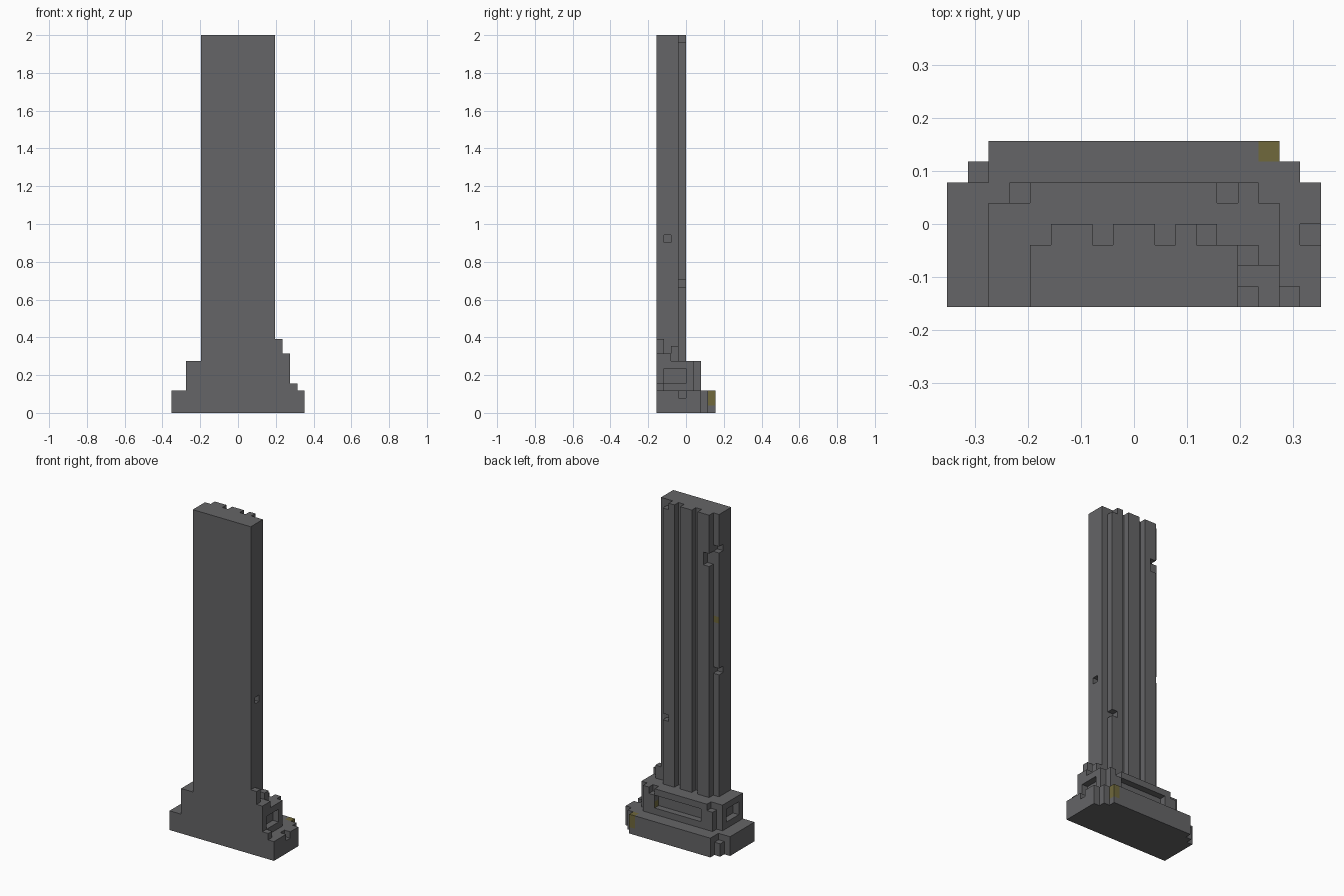
import bpy, bmesh, math
from mathutils import Vector

if "Cube" in bpy.data.objects:
    bpy.data.objects.remove(bpy.data.objects["Cube"])

U = 2 / 51  # one block; the pillar is 51 blocks tall


def material(name, rgb):
    m = bpy.data.materials.new(name)
    m.diffuse_color = (*rgb, 1)
    m.use_nodes = True
    m.node_tree.nodes["Principled BSDF"].inputs["Base Color"].default_value = m.diffuse_color
    return m


STONE = material("dark grey stone", (0.13, 0.13, 0.135))
MOSS = material("olive moss", (0.16, 0.14, 0.045))


def box(x0, x1, y0, y1, z0, z1):
    """All block cells in a range (upper bounds excluded)."""
    return {(x, y, z) for x in range(x0, x1) for y in range(y0, y1) for z in range(z0, z1)}


parts = {}

# Stepped base slab with notched back corners and chipped blocks
base = box(-9, 9, -4, 2, 0, 3) | box(-8, 8, 2, 3, 0, 3) | box(-7, 7, 3, 4, 0, 3)
base -= box(-8, -7, 2, 3, 2, 3) | box(8, 9, -1, 0, 2, 3)
parts["base_slab"] = base

# Plinth with a recessed panel on the back and on both sides
plinth = box(-7, 7, -4, 1, 3, 7) | box(-6, 6, 1, 2, 3, 7)
plinth -= box(-4, 4, 1, 2, 4, 6)
for x in (-7, 6):
    plinth -= box(x, x + 1, -3, 0, 4, 6)
plinth -= box(-6, -5, 1, 2, 6, 7) | box(4, 5, 1, 2, 6, 7)
parts["plinth"] = plinth

# Tall shaft with small missing blocks
shaft = box(-5, 5, -4, -1, 7, 51)
shaft -= {(4, -3, 23), (-5, -2, 26), (-5, -2, 45)}
parts["shaft"] = shaft

# Three raised ribs on the back of the shaft, chipped in places
ribs = set()
for x in (-4, -1, 2):
    ribs |= box(x, x + 2, -1, 0, 7, 51)
ribs -= {(3, -1, 50), (3, -1, 17), (-4, -1, 43), (-4, -1, 44)}
parts["back_ribs"] = ribs

# Loose rubble piled on the right
parts["rubble"] = (box(5, 7, -4, -2, 7, 8) | box(5, 6, -4, -3, 8, 10)
                   | box(5, 6, -2, -1, 7, 9) | box(7, 8, -4, -3, 3, 4))

solid = set().union(*parts.values())


def is_moss(cell, axis, sign):
    if cell in {(6, 3, 1), (6, 3, 2)}:      # base corner
        return True
    if cell == (-5, -2, 34):                # back of the shaft
        return axis == 1 and sign > 0
    if cell == (4, 1, 4):                   # inside the back panel
        return axis == 0 and sign < 0
    return False


def build(name, cells):
    """Skin the exposed sides of the cells, then merge coplanar faces."""
    bm = bmesh.new()
    cache = {}

    def vert(p):
        if p not in cache:
            cache[p] = bm.verts.new(Vector(p) * U)
        return cache[p]

    for c in sorted(cells):
        for axis in range(3):
            for sign in (-1, 1):
                n = list(c)
                n[axis] += sign
                if tuple(n) in solid:
                    continue
                a, b = (axis + 1) % 3, (axis + 2) % 3
                quad = []
                for da, db in ((0, 0), (1, 0), (1, 1), (0, 1)):
                    p = list(c)
                    p[axis] += sign > 0
                    p[a] += da
                    p[b] += db
                    quad.append(vert(tuple(p)))
                f = bm.faces.new(quad if sign > 0 else quad[::-1])
                f.material_index = int(is_moss(c, axis, sign))
    bmesh.ops.dissolve_limit(bm, angle_limit=math.radians(1), verts=bm.verts[:],
                             edges=bm.edges[:], delimit={'MATERIAL'})
    me = bpy.data.meshes.new(name)
    bm.to_mesh(me)
    bm.free()
    me.materials.append(STONE)
    me.materials.append(MOSS)
    bpy.context.collection.objects.link(bpy.data.objects.new(name, me))


for part_name, part_cells in parts.items():
    build(part_name, part_cells)
